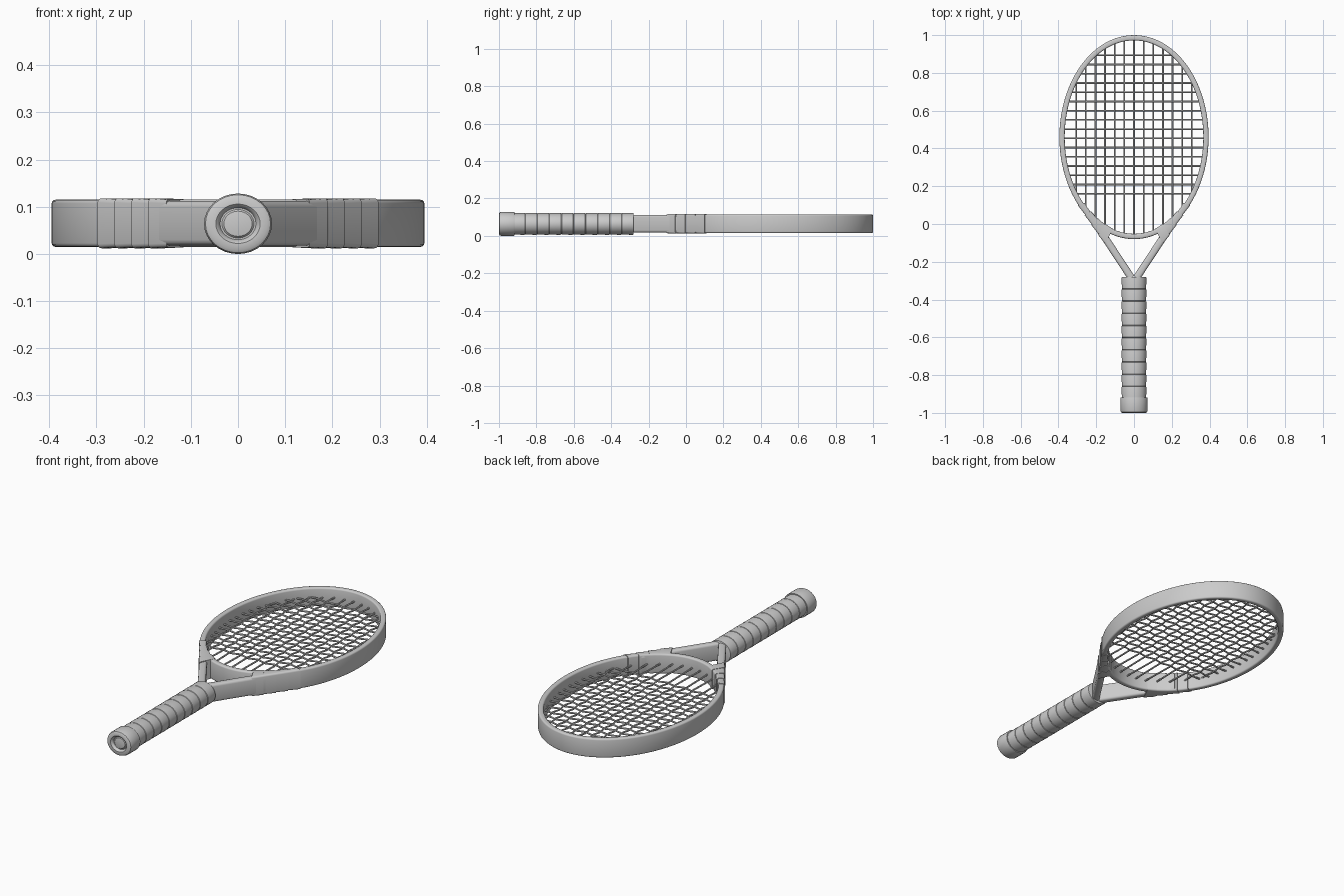
import bpy, bmesh, math
from mathutils import Vector

if "Cube" in bpy.data.objects:
    bpy.data.objects.remove(bpy.data.objects["Cube"])

ZC = 0.065                      # mid-plane of the racket
CY, AX, AY = 0.46, 0.381, 0.526   # head ellipse (centre line)


def loft(name, rings, closed=False, mirror=False):
    bm = bmesh.new()
    vs = [[bm.verts.new(p) for p in r] for r in rings]
    n, m = len(vs), len(vs[0])
    for i in range(n if closed else n - 1):
        a, b = vs[i], vs[(i + 1) % n]
        for j in range(m):
            k = (j + 1) % m
            bm.faces.new((a[j], a[k], b[k], b[j]))
    if not closed:
        bm.faces.new(vs[0])
        bm.faces.new(vs[-1])
    bmesh.ops.recalc_face_normals(bm, faces=bm.faces)
    me = bpy.data.meshes.new(name)
    bm.to_mesh(me)
    bm.free()
    ob = bpy.data.objects.new(name, me)
    bpy.context.collection.objects.link(ob)
    if mirror:
        ob.modifiers.new("Mirror", 'MIRROR')
    bpy.ops.object.select_all(action='DESELECT')
    ob.select_set(True)
    bpy.context.view_layer.objects.active = ob
    bpy.ops.object.shade_smooth_by_angle(angle=math.radians(35))
    return ob


def section(p_out, p_in, height, r, steps=3):
    """Upright rounded rectangle spanning two plan points."""
    o, i = Vector((*p_out, ZC)), Vector((*p_in, ZC))
    mid, w = (o + i) / 2, (o - i).length
    u = (o - i).normalized()
    pts = []
    for q, (sx, sz) in enumerate(((1, 1), (-1, 1), (-1, -1), (1, -1))):
        for s in range(steps + 1):
            a = math.pi / 2 * (q + s / steps)
            x = sx * (w / 2 - r) + r * math.cos(a)
            z = sz * (height / 2 - r) + r * math.sin(a)
            pts.append(mid + u * x + Vector((0, 0, z)))
    return pts


def lathe(name, profile, n=32, squash=0.89):
    rings = [[(r * math.cos(2 * math.pi * k / n), y,
               0.064 + squash * r * math.sin(2 * math.pi * k / n))
              for k in range(n)] for r, y in profile]
    return loft(name, rings)


def ell(t, d):
    return ((AX + d) * math.sin(t), CY - (AY + d) * math.cos(t))


# Head hoop
loft("head_hoop", [section(ell(2 * math.pi * i / 96, 0.014), ell(2 * math.pi * i / 96, -0.014),
                           0.1, 0.008) for i in range(96)], closed=True)

# Throat arms
off = Vector((-0.032, 0.021))
arm = [Vector((0.25, 0.039)), Vector((0.03, -0.295))]
loft("throat_arms", [section(p, p + off, 0.094, 0.012) for p in arm], mirror=True)

# Wrapped bands joining arms to hoop
lo, hi = Vector((0.153, -0.108)), Vector((0.296, 0.1))
BANDS = 4
for b in range(BANDS):
    rings = []
    for s, grow in ((0, 0.0), (0.5, 0.002), (1, 0.004)):
        f = (b + s) / BANDS
        o, i = lo.lerp(hi, f), Vector(ell(0.31 + 0.5 * f, -0.018))
        u = (o - i).normalized() * (grow - 0.002)
        rings.append(section(o + u, i - u, 0.102 + grow, 0.009))
    loft(f"throat_wrap_{b + 1}", rings, mirror=True)

# Handle grip with overlapping tape turns
turns, y0, y1 = 10, -0.925, -0.28
grip = []
for k in range(turns):
    a = y0 + (y1 - y0) * k / turns
    b = y0 + (y1 - y0) * (k + 1) / turns
    grip += [(0.062, a), (0.0645, a + 0.003), (0.0655, b - 0.005), (0.0645, b - 0.001)]
lathe("handle_grip", grip + [(0.062, y1)])

# Butt cap with dished end
lathe("butt_cap", [(0.06, -0.918), (0.0705, -0.918), (0.072, -0.922), (0.072, -0.988),
                   (0.069, -0.996), (0.062, -1.0), (0.047, -1.0), (0.042, -0.996),
                   (0.038, -0.986), (0.034, -0.986), (0.03, -0.99), (0.015, -0.992)])

# Woven strings
mains = [0.051 * (i - 6) for i in range(13)]
crosses = [0.16 + 0.0489 * i for i in range(16)]
R, AMP = 0.0045, 0.004


def string(name, fixed, stops, along_y, parity):
    if along_y:
        h = AY * math.sqrt(1 - (fixed / AX) ** 2)
        a, b = CY - h, CY + h
    else:
        h = AX * math.sqrt(1 - ((fixed - CY) / AY) ** 2)
        a, b = -h, h
    path = [(a, 0)]
    for k, s in enumerate(stops):
        if a + 0.02 < s < b - 0.02:
            path.append((s, AMP * (1 if (k + parity) % 2 else -1)))
    path.append((b, 0))
    rings = []
    for s, dz in path:
        ring = []
        for k in range(6):
            c, z = R * math.cos(k * math.pi / 3), ZC + dz + R * math.sin(k * math.pi / 3)
            ring.append((fixed + c, s, z) if along_y else (s, fixed + c, z))
        rings.append(ring)
    loft(name, rings)


for i, x in enumerate(mains):
    string(f"main_string_{i + 1}", x, crosses, True, i)
for i, y in enumerate(crosses):
    string(f"cross_string_{i + 1}", y, mains, False, i + 1)
